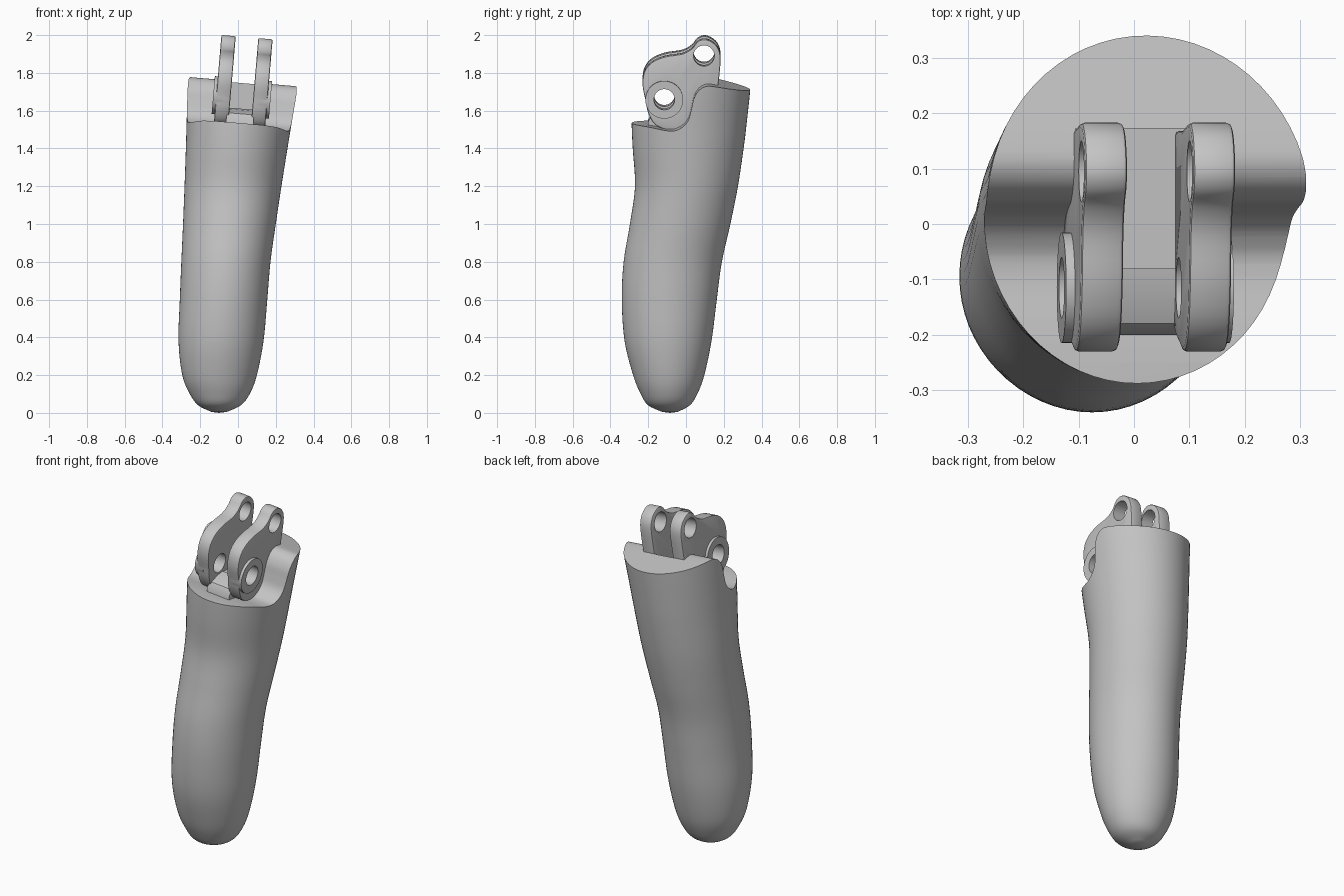
import bpy, bmesh, math
from mathutils import Matrix, Vector

cube = bpy.data.objects.get("Cube")
if cube:
    bpy.data.objects.remove(cube, do_unlink=True)

grey = bpy.data.materials.new("light grey")
grey.use_nodes = True
grey.diffuse_color = (0.55, 0.55, 0.55, 1)
grey.node_tree.nodes["Principled BSDF"].inputs["Base Color"].default_value = (0.55, 0.55, 0.55, 1)

# The hinge end leans towards the model's left
PIVOT = Vector((0, 0, 1.7))
LEAN = Matrix.Translation(PIVOT) @ Matrix.Rotation(math.radians(4.9), 4, 'Y') @ Matrix.Translation(-PIVOT)


def smooth_path(points, steps):
    """Catmull-Rom curve through the points."""
    pts = [Vector(p) for p in points]
    out = []
    for i in range(len(pts) - 1):
        a, b, c, d = pts[max(i - 1, 0)], pts[i], pts[i + 1], pts[min(i + 2, len(pts) - 1)]
        for s in range(steps):
            t = s / steps
            out.append(0.5 * (2 * b + (c - a) * t + (2 * a - 5 * b + 4 * c - d) * t ** 2
                              + (3 * b - a - 3 * c + d) * t ** 3))
    return out + [pts[-1]]


def finish(bm, name):
    bmesh.ops.recalc_face_normals(bm, faces=bm.faces)
    mesh = bpy.data.meshes.new(name)
    bm.to_mesh(mesh)
    bm.free()
    mesh.materials.append(grey)
    obj = bpy.data.objects.new(name, mesh)
    bpy.context.collection.objects.link(obj)
    return obj


def prism(name, profile, x0, x1):
    """Side profile (y, z) extruded from x0 to x1, then leaned."""
    bm = bmesh.new()
    face = bm.faces.new([bm.verts.new((x0, p[0], p[1])) for p in profile])
    new = bmesh.ops.extrude_face_region(bm, geom=[face])["geom"]
    bmesh.ops.translate(bm, vec=(x1 - x0, 0, 0), verts=[v for v in new if isinstance(v, bmesh.types.BMVert)])
    bm.transform(LEAN)
    return finish(bm, name)


def disc(name, y, z, radius, x0, x1):
    ring = [(y + radius * math.cos(math.tau * i / 40), z + radius * math.sin(math.tau * i / 40))
            for i in range(40)]
    return prism(name, ring, x0, x1)


def apply_modifier(obj, mod):
    bpy.context.view_layer.objects.active = obj
    bpy.ops.object.modifier_apply(modifier=mod.name)


def boolean(obj, tool, operation):
    mod = obj.modifiers.new("boolean", 'BOOLEAN')
    mod.operation, mod.solver, mod.object = operation, 'EXACT', tool
    apply_modifier(obj, mod)
    bpy.data.objects.remove(tool, do_unlink=True)


def shade(obj, angle):
    bpy.ops.object.select_all(action='DESELECT')
    obj.select_set(True)
    bpy.context.view_layer.objects.active = obj
    bpy.ops.object.shade_smooth_by_angle(angle=math.radians(angle))


# Finger body: stations of height, x range and y range
stations = [
    (0.005, -0.14, -0.06, -0.125, -0.045), (0.04, -0.21, 0.015, -0.20, 0.02),
    (0.10, -0.255, 0.062, -0.24, 0.06), (0.20, -0.295, 0.10, -0.28, 0.097),
    (0.38, -0.315, 0.135, -0.325, 0.135), (0.60, -0.308, 0.155, -0.34, 0.163),
    (0.80, -0.30, 0.172, -0.33, 0.19), (1.00, -0.291, 0.20, -0.297, 0.235),
    (1.20, -0.283, 0.23, -0.27, 0.275), (1.40, -0.276, 0.262, -0.282, 0.305),
    (1.54, -0.272, 0.285, -0.288, 0.322), (1.72, -0.267, 0.316, -0.288, 0.341),
    (1.95, -0.26, 0.35, -0.288, 0.36)]
bm = bmesh.new()
SIDES = 64
rings = []
for a, b in zip(*[iter([0, 1])] * 2):
    for z, x0, x1, y0, y1 in smooth_path(stations, 5):
        cx, cy, rx, ry = (x0 + x1) / 2, (y0 + y1) / 2, (x1 - x0) / 2, (y1 - y0) / 2
        rings.append([bm.verts.new((cx + rx * math.cos(math.tau * i / SIDES),
                                    cy + ry * math.sin(math.tau * i / SIDES), z)) for i in range(SIDES)])
for lo, hi in zip(rings, rings[1:]):
    for i in range(SIDES):
        j = (i + 1) % SIDES
        bm.faces.new((lo[i], lo[j], hi[j], hi[i]))
tip = bm.verts.new((-0.10, -0.085, 0))
for i in range(SIDES):
    bm.faces.new((tip, rings[0][(i + 1) % SIDES], rings[0][i]))
bm.faces.new(rings[-1])
body = finish(bm, "finger_body")

# Stepped saddle at the top, and the pocket behind the hinge
saddle = smooth_path([(-0.6, 1.535), (-0.25, 1.535), (-0.09, 1.515), (-0.03, 1.53), (0.01, 1.57),
                      (0.028, 1.63), (0.042, 1.69), (0.07, 1.735), (0.11, 1.755), (0.16, 1.75)], 5)
saddle += [Vector((0.6, 1.66)), Vector((0.6, 2.4)), Vector((-0.6, 2.4))]
boolean(body, prism("saddle_cutter", saddle, -0.8, 0.8), 'DIFFERENCE')
pocket = [(-0.08, 1.605), (0.172, 1.605), (0.172, 2.2), (-0.08, 2.2)]
boolean(body, prism("pocket_cutter", pocket, -0.11, 0.12), 'DIFFERENCE')
shade(body, 35)

# Pair of hinge lugs with raised bosses and pin holes
outline = smooth_path([(0.168, 1.72), (0.183, 1.88), (0.17, 1.945), (0.135, 1.98), (0.095, 1.992),
                       (0.06, 1.978), (0.03, 1.942), (-0.02, 1.915), (-0.11, 1.90), (-0.18, 1.87),
                       (-0.22, 1.82), (-0.23, 1.75), (-0.215, 1.67), (-0.20, 1.60), (-0.165, 1.54),
                       (-0.11, 1.512)], 4)
outline += [Vector((0.0, 1.48)), Vector((0.168, 1.48))]
for side, x, out in (("right", -0.075, -1), ("left", 0.121, 1)):
    lug = prism(side + "_hinge_lug", outline, x - 0.038, x + 0.038)
    bevel = lug.modifiers.new("bevel", 'BEVEL')
    bevel.width, bevel.segments, bevel.angle_limit = 0.008, 2, math.radians(60)
    apply_modifier(lug, bevel)
    boss = disc("boss", -0.115, 1.672, 0.1, *sorted((x, x + out * 0.054)))
    boolean(lug, boss, 'UNION')
    for y, z, radius in ((0.095, 1.905, 0.055), (-0.115, 1.674, 0.055)):
        boolean(lug, disc("pin_cutter", y, z, radius, x - 0.1, x + 0.1), 'DIFFERENCE')
    shade(lug, 30)

# Low bridge joining the lugs
bridge = [(-0.20, 1.50), (-0.20, 1.55), (-0.18, 1.585), (-0.13, 1.605), (-0.08, 1.612),
          (-0.08, 1.606), (0.168, 1.606), (0.168, 1.50)]
shade(prism("hinge_bridge", bridge, -0.05, 0.095), 30)
